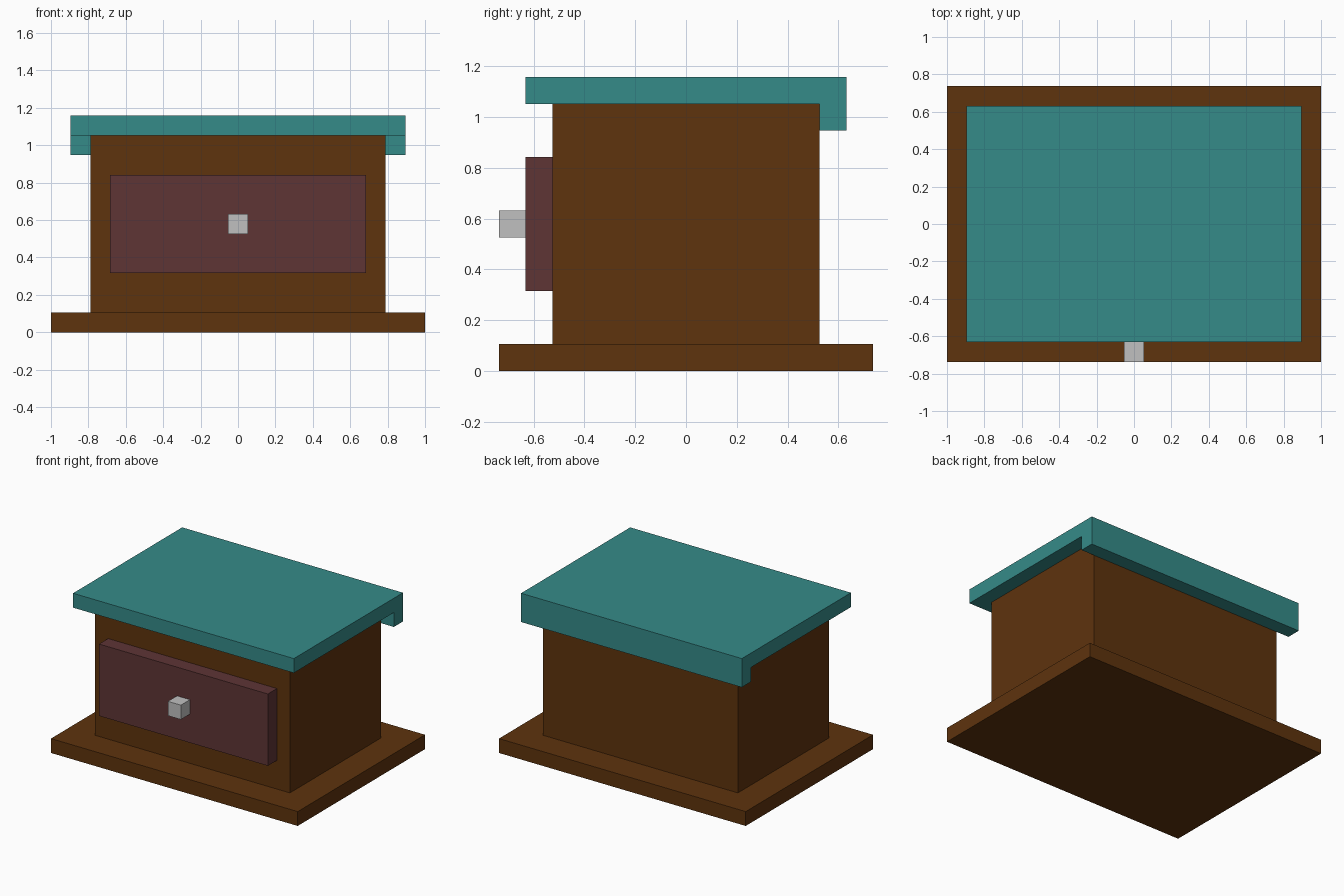
import bpy
import bmesh

cube = bpy.data.objects.get("Cube")
if cube:
    bpy.data.objects.remove(cube, do_unlink=True)

U = 1 / 19  # modelling unit: the base is 38 units wide


def material(name, rgb):
    m = bpy.data.materials.new(name)
    m.use_nodes = True
    col = (*rgb, 1.0)
    m.diffuse_color = col
    bsdf = next(n for n in m.node_tree.nodes if n.type == 'BSDF_PRINCIPLED')
    bsdf.inputs["Base Color"].default_value = col
    return m


def extrude_x(name, half_width, profile, mat):
    """Extrude a (y, z) profile, given in units, symmetrically along x."""
    bm = bmesh.new()
    face = bm.faces.new([bm.verts.new((-half_width * U, y * U, z * U)) for y, z in profile])
    geom = bmesh.ops.extrude_face_region(bm, geom=[face])["geom"]
    moved = [g for g in geom if isinstance(g, bmesh.types.BMVert)]
    bmesh.ops.translate(bm, verts=moved, vec=(2 * half_width * U, 0, 0))
    bmesh.ops.recalc_face_normals(bm, faces=bm.faces)
    mesh = bpy.data.meshes.new(name)
    bm.to_mesh(mesh)
    bm.free()
    mesh.materials.append(mat)
    obj = bpy.data.objects.new(name, mesh)
    bpy.context.collection.objects.link(obj)
    return obj


def box(name, half_width, y0, y1, z0, z1, mat):
    return extrude_x(name, half_width, [(y0, z0), (y1, z0), (y1, z1), (y0, z1)], mat)


wood = material("brown wood", (0.112, 0.033, 0.004))
teal = material("teal", (0.036, 0.258, 0.250))
maroon = material("dark maroon", (0.112, 0.035, 0.036))
silver = material("light grey", (0.527, 0.527, 0.527))

# Base slab and cabinet body
box("base", 19, -14, 14, 0, 2, wood)
box("cabinet_body", 15, -10, 10, 2, 20, wood)

# Drawer front with its square knob
box("drawer_front", 13, -12, -10, 6, 16, maroon)
box("drawer_knob", 1, -14, -12, 10, 12, silver)

# Overhanging top with a lip hanging down along the back
extrude_x("top_cover", 17,
          [(-12, 20), (10, 20), (10, 18), (12, 18), (12, 22), (-12, 22)], teal)
